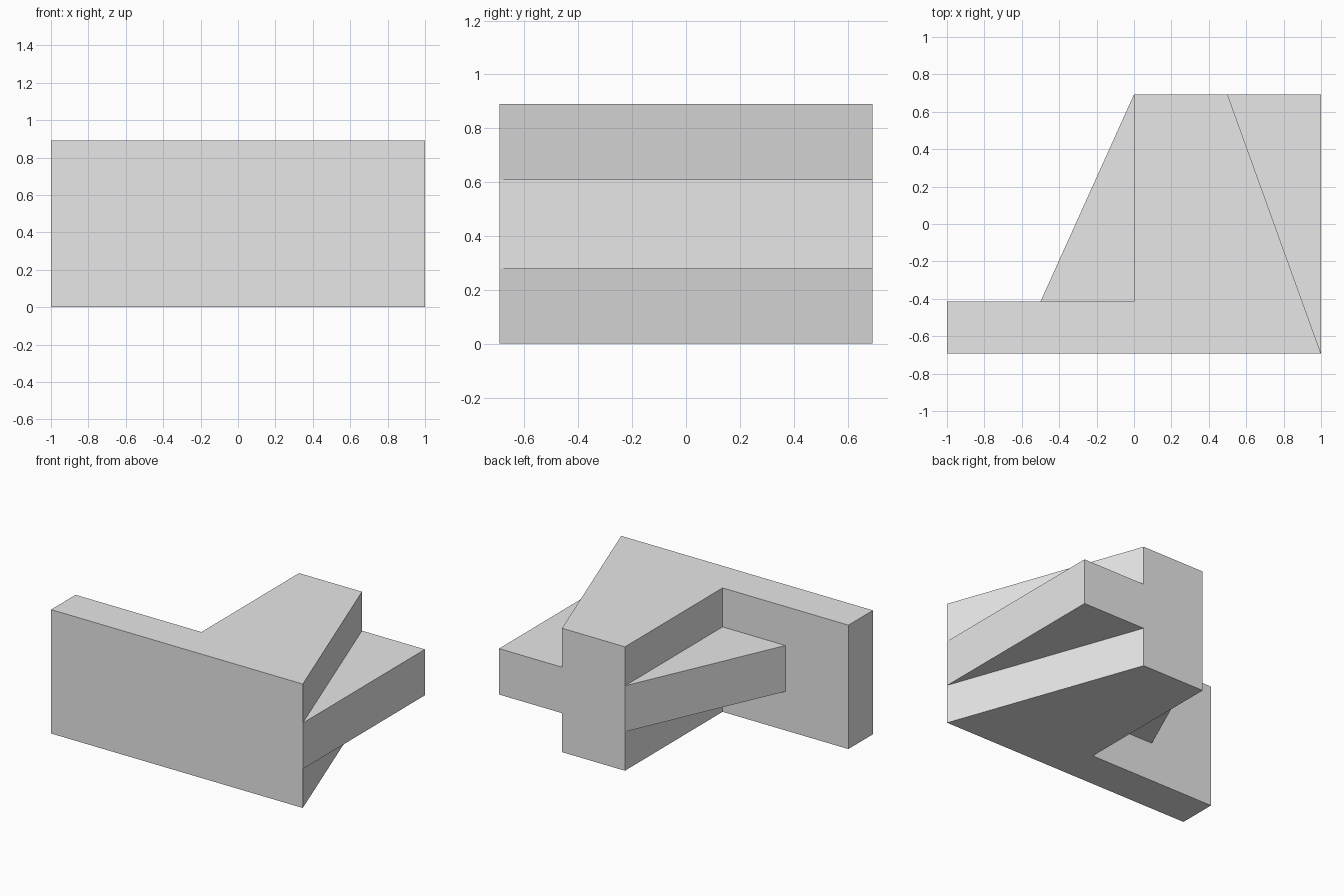
import bpy
import bmesh

HEIGHT = 0.89
BAND_LOW, BAND_HIGH = 0.28, 0.61
FRONT, BACK, WALL_BACK = -0.693, 0.693, -0.415

cube = bpy.data.objects.get("Cube")
if cube:
    bpy.data.objects.remove(cube, do_unlink=True)

grey = bpy.data.materials.new("plain grey")
grey.use_nodes = True
grey.diffuse_color = (0.8, 0.8, 0.8, 1)
grey.node_tree.nodes["Principled BSDF"].inputs["Base Color"].default_value = (0.8, 0.8, 0.8, 1)


def prism(name, outline, low, high):
    """Extrude a plan outline upwards from low to high."""
    bm = bmesh.new()
    face = bm.faces.new([bm.verts.new((x, y, low)) for x, y in outline])
    extruded = bmesh.ops.extrude_face_region(bm, geom=[face])["geom"]
    top = [v for v in extruded if isinstance(v, bmesh.types.BMVert)]
    bmesh.ops.translate(bm, verts=top, vec=(0, 0, high - low))
    bmesh.ops.recalc_face_normals(bm, faces=bm.faces)
    mesh = bpy.data.meshes.new(name)
    bm.to_mesh(mesh)
    bm.free()
    mesh.materials.append(grey)
    obj = bpy.data.objects.new(name, mesh)
    bpy.context.collection.objects.link(obj)
    return obj


# Full-height wall with a tapering leg behind it
block = prism("interlocking_block", [
    (-1, FRONT), (1, FRONT), (0.5, BACK), (0, BACK), (0, WALL_BACK), (-1, WALL_BACK),
], 0, HEIGHT)

# Middle band that spreads out on both sides of the leg
band = prism("middle_band", [
    (-1, FRONT), (1, FRONT), (1, BACK), (0, BACK), (-0.5, WALL_BACK), (-1, WALL_BACK),
], BAND_LOW, BAND_HIGH)

# Join both into one solid
union = block.modifiers.new("join band", 'BOOLEAN')
union.operation = 'UNION'
union.solver = 'EXACT'
union.object = band
bpy.context.view_layer.objects.active = block
bpy.ops.object.modifier_apply(modifier=union.name)
bpy.data.objects.remove(band, do_unlink=True)

# Merge the flat faces left split by the join
bm = bmesh.new()
bm.from_mesh(block.data)
bmesh.ops.dissolve_limit(bm, angle_limit=0.01, verts=bm.verts, edges=bm.edges)
bm.to_mesh(block.data)
bm.free()
